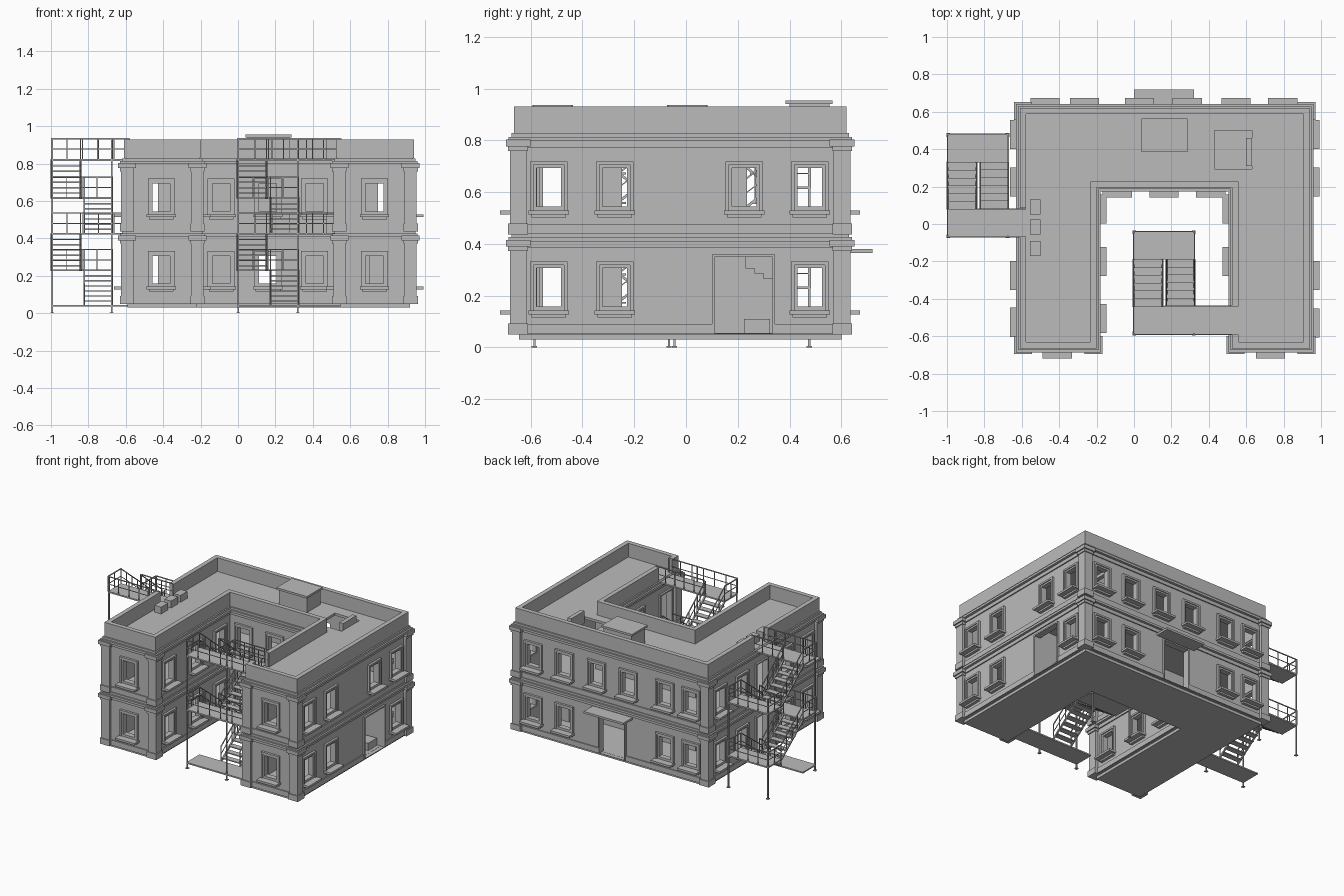
import bpy, bmesh
from mathutils import Matrix, Vector

if "Cube" in bpy.data.objects:
    bpy.data.objects.remove(bpy.data.objects["Cube"])

GREY = (0.5, 0.5, 0.5, 1)
mat = bpy.data.materials.new("plain grey")
mat.use_nodes = True
mat.diffuse_color = GREY
mat.node_tree.nodes["Principled BSDF"].inputs["Base Color"].default_value = GREY

# Footprint limits: outer block and courtyard open to the front
XL, XR, YF, YB = -0.605, 0.935, -0.66, 0.615
CL, CR, CB = -0.205, 0.53, 0.2
STOREYS = (0, 0.387)
# Each wall: axis of its normal, direction, plane position
SIDES = {"east": (0, 1, XR), "west": (0, -1, XL), "back": (1, 1, YB), "front": (1, -1, YF),
         "court_west": (0, 1, CL), "court_east": (0, -1, CR), "court_back": (1, -1, CB)}


def finish(name, bm):
    bmesh.ops.recalc_face_normals(bm, faces=bm.faces)
    mesh = bpy.data.meshes.new(name)
    bm.to_mesh(mesh)
    bm.free()
    obj = bpy.data.objects.new(name, mesh)
    bpy.context.scene.collection.objects.link(obj)
    mesh.materials.append(mat)
    return obj


def box(bm, x0, x1, y0, y1, z0, z1):
    mid = Vector((x0 + x1, y0 + y1, z0 + z1)) / 2
    size = Matrix.Diagonal((abs(x1 - x0), abs(y1 - y0), abs(z1 - z0), 1))
    bmesh.ops.create_cube(bm, size=1, matrix=Matrix.Translation(mid) @ size)


def bar(bm, a, b, r=0.003):
    a, b = Vector(a), Vector(b)
    turn = (b - a).to_track_quat("Z", "Y").to_matrix().to_4x4()
    size = Matrix.Diagonal((2 * r, 2 * r, (b - a).length, 1))
    bmesh.ops.create_cube(bm, size=1, matrix=Matrix.Translation((a + b) / 2) @ turn @ size)


def wall_box(bm, side, u0, u1, d0, d1, z0, z1):
    """Box on a wall: u runs along it, d is the distance out of it."""
    axis, sign, plane = SIDES[side]
    d = (plane + sign * d0, plane + sign * d1)
    box(bm, *((*d, u0, u1) if axis == 0 else (u0, u1, *d)), z0, z1)


def outline(d):
    return [(XL - d, YF - d), (CL + d, YF - d), (CL + d, CB - d), (CR - d, CB - d),
            (CR - d, YF - d), (XR + d, YF - d), (XR + d, YB + d), (XL - d, YB + d)]


def slab(name, d, z0, z1):
    bm = bmesh.new()
    base = bm.faces.new([bm.verts.new((x, y, z0)) for x, y in outline(d)])
    top = bmesh.ops.extrude_face_region(bm, geom=[base])["geom"]
    for v in top:
        if isinstance(v, bmesh.types.BMVert):
            v.co.z = z1
    return finish(name, bm)


def ring(name, d_out, d_in, z0, z1):
    bm = bmesh.new()
    loops = [[bm.verts.new((x, y, z)) for x, y in outline(d)]
             for d, z in ((d_out, z0), (d_out, z1), (d_in, z1), (d_in, z0))]
    for k in range(4):
        a, b = loops[k], loops[(k + 1) % 4]
        for i in range(8):
            j = (i + 1) % 8
            bm.faces.new((a[i], a[j], b[j], b[i]))
    return finish(name, bm)


def cut(objs, cutter):
    for obj in objs:
        mod = obj.modifiers.new("cut", "BOOLEAN")
        mod.object, mod.operation, mod.solver = cutter, "DIFFERENCE", "EXACT"
    graph = bpy.context.evaluated_depsgraph_get()
    for obj in objs:
        mesh = bpy.data.meshes.new_from_object(obj.evaluated_get(graph))
        obj.modifiers.clear()
        obj.data = mesh
    bpy.data.objects.remove(cutter)


# Window positions along each wall, per storey
both = {"front": (-0.41, 0.73), "east": (-0.53, -0.275, 0.478), "west": (-0.525, -0.275, 0.225, 0.478),
        "back": (-0.475, -0.265, 0.545, 0.795), "court_west": (-0.505, -0.2, 0.08),
        "court_east": (-0.2, 0.08), "court_back": (-0.09, 0.16, 0.41)}
upper_only = {"east": (0.225,), "back": (0.03, 0.285)}
openings = bmesh.new()
for side in SIDES:
    bm = bmesh.new()
    for level, b in enumerate(STOREYS):
        for u in both[side] + (upper_only.get(side, ()) if level else ()):
            wall_box(openings, side, u - 0.05, u + 0.05, -0.06, 0.05, b + 0.155, b + 0.318)
            # Two-step surround
            for w, t, d in ((0.072, 0.013, 0.016), (0.06, 0.013, 0.009)):
                z0, z1 = b + 0.142, b + 0.26 + w
                for s in (-1, 1):
                    wall_box(bm, side, u + s * w, u + s * (w - t), -0.03, d, z0, z1)
                wall_box(bm, side, u - w, u + w, -0.03, d, z1 - t, z1)
            wall_box(bm, side, u - 0.058, u + 0.058, -0.03, 0.009, b + 0.142, b + 0.158)
            # Sill with bracket course
            wall_box(bm, side, u - 0.078, u + 0.078, -0.01, 0.058, b + 0.127, b + 0.142)
            wall_box(bm, side, u - 0.066, u + 0.066, -0.01, 0.02, b + 0.115, b + 0.127)
    finish(side + "_windows", bm)

# Doorways
doors = [("west", 0.0, 0.06, 0.055, 0.33), ("west", 0.0, 0.06, 0.445, 0.715),
         ("court_east", -0.515, 0.06, 0.055, 0.33), ("court_east", -0.515, 0.06, 0.445, 0.715),
         ("east", 0.2225, 0.112, 0.055, 0.35), ("back", 0.16, 0.1, 0.055, 0.345)]
bm = bmesh.new()
for side, u, w, z0, z1 in doors:
    wall_box(openings, side, u - w, u + w, -0.06, 0.05, z0, z1)
    for s in (-1, 1):
        wall_box(bm, side, u + s * w, u + s * (w + 0.01), -0.035, 0.013, z0, z1)
    wall_box(bm, side, u - w - 0.01, u + w + 0.01, -0.035, 0.013, z1, z1 + 0.01)
finish("door_frames", bm)

# Shell, floors and mouldings
slab("foundation", -0.015, 0.03, 0.05)
slab("ground_floor", -0.02, 0.05, 0.056)
slab("upper_floor", -0.02, 0.42, 0.44)
roof = slab("roof", -0.02, 0.812, 0.83)
cut_parts = [ring("walls", 0, -0.035, 0.05, 0.83)]
for b, label in zip(STOREYS, ("lower", "upper")):
    cut_parts.append(ring(label + "_base_course", 0.008, -0.01, b + 0.052, b + 0.09))
    ring(label + "_frieze", 0.008, -0.01, b + 0.385, b + 0.41)
    ring(label + "_cornice", 0.026, -0.01, b + 0.41, b + 0.426)
    ring(label + "_cornice_cap", 0.014, -0.01, b + 0.426, b + 0.441)
cut(cut_parts, finish("opening_cutter", openings))
parapet = ring("parapet", 0.005, -0.028, 0.829, 0.93)
gaps = bmesh.new()
wall_box(gaps, "west", -0.07, 0.085, -0.06, 0.06, 0.82, 0.95)
wall_box(gaps, "court_east", -0.59, -0.44, -0.06, 0.06, 0.82, 0.95)
cut([parapet], finish("parapet_cutter", gaps))
hole = bmesh.new()
box(hole, 0.43, 0.63, 0.295, 0.5, 0.75, 0.9)
cut([roof], finish("hatch_cutter", hole))

# Corner pilasters with bases and capitals
bm = bmesh.new()
corners = [(XL, YF, -1, -1), (CL, YF, 1, -1), (CR, YF, -1, -1),
           (XR, YF, 1, -1), (XR, YB, 1, 1), (XL, YB, -1, 1)]
for cx, cy, sx, sy in corners:
    for b in STOREYS:
        for out, inn, z0, z1 in ((0.02, 0.045, 0.05, 0.385), (0.027, 0.05, 0.05, 0.092),
                                 (0.027, 0.05, 0.372, 0.39), (0.036, 0.06, 0.39, 0.416)):
            box(bm, cx - sx * inn, cx + sx * out, cy - sy * inn, cy + sy * out, b + z0, b + z1)
finish("corner_pilasters", bm)

# Canopy over the back door
bm = bmesh.new()
box(bm, 0, 0.32, YB - 0.01, 0.72, 0.365, 0.38)
finish("back_canopy", bm)

# Side entrance alcove with steps
bm = bmesh.new()
box(bm, 0.7, 0.715, 0.1, 0.345, 0.05, 0.42)
for y in (0.1, 0.335):
    box(bm, 0.7, 0.91, y, y + 0.01, 0.05, 0.42)
box(bm, 0.76, 0.89, 0.225, 0.325, 0.05, 0.11)
for i in range(3):
    box(bm, 0.715, 0.82, 0.23 + i * 0.035, 0.335, 0.38 - i * 0.04, 0.305 - i * 0.02)
finish("entrance_alcove", bm)

# Roof equipment
bm = bmesh.new()
box(bm, 0.05, 0.275, 0.4, 0.555, 0.825, 0.94)
box(bm, 0.04, 0.285, 0.385, 0.565, 0.94, 0.955)
finish("roof_housing", bm)
bm = bmesh.new()
box(bm, 0.6, 0.63, 0.31, 0.46, 0.79, 0.88)
finish("hatch_block", bm)
bm = bmesh.new()
for y in (-0.17, -0.055, 0.052):
    box(bm, -0.555, -0.5, y, y + 0.08, 0.825, 0.88)
finish("roof_vents", bm)


def railing(bm, a, b, h=0.11):
    """Posts with top and middle rails between two floor points."""
    a, b, up = Vector(a), Vector(b), Vector((0, 0, h))
    bar(bm, a + up, b + up)
    bar(bm, a + up / 2, b + up / 2, 0.002)
    n = max(1, round((b - a).length / 0.085))
    for i in range(n + 1):
        p = a.lerp(b, i / n)
        bar(bm, p, p + up, 0.0025)


def fire_stair(name, x, y, reach):
    """Switchback stair; its bridges run in +x as far as reach."""
    w, n = 0.325, 6
    x1, y1, y2, y3 = x + w, y + 0.15, y + 0.4, y + 0.55
    frame, rails = bmesh.new(), bmesh.new()
    half = ((x + 0.175, x1), (x, x + 0.155))
    for z in (0.035, 0.42, 0.815):
        box(frame, x, reach, y, y1, z, z + 0.01)
    for z in (0.23, 0.617):
        box(frame, x, x1, y2, y3, z - 0.005, z + 0.005)
        path = ((x, y2, z), (x, y3, z), (x1, y3, z), (x1, y2, z))
        for a, b in zip(path, path[1:]):
            railing(rails, a, b)
    for z in (0.425, 0.823):
        railing(rails, (reach, y, z), (x, y, z))
        railing(rails, (x, y, z), (x, y1, z))
        railing(rails, (x1, y1, z), (reach, y1, z))
    railing(rails, (x + 0.165, y1, 0.823), (x1, y1, 0.823))
    # Flights: treads, stringers and sloping rails
    levels = (0.042, 0.23, 0.425, 0.617, 0.82)
    for f in range(4):
        xa, xb = half[f % 2]
        za, zb = levels[f], levels[f + 1]
        ya, yb = (y1, y2) if f % 2 == 0 else (y2, y1)
        for i in range(n):
            yt = ya + (yb - ya) * i / n
            zt = za + (zb - za) * (i + 1) / (n + 1)
            box(frame, xa, xb, yt, yt + (yb - ya) / n, zt - 0.007, zt)
        for xs in (xa, xb):
            bar(frame, (xs, ya, za), (xs, yb, zb), 0.005)
            railing(rails, (xs, ya, za), (xs, yb, zb))
    # Columns on foot plates
    for px in (x + 0.004, x1 - 0.004):
        for py, top in ((y + 0.004, 0.93), (y3 - 0.004, 0.727)):
            bar(frame, (px, py, 0), (px, py, top), 0.004)
            box(frame, px - 0.01, px + 0.01, py - 0.01, py + 0.01, 0, 0.005)
    finish(name, frame)
    finish(name + "_railings", rails)


fire_stair("side_fire_stair", -0.997, -0.07, -0.58)
fire_stair("courtyard_fire_stair", -0.002, -0.59, 0.55)
